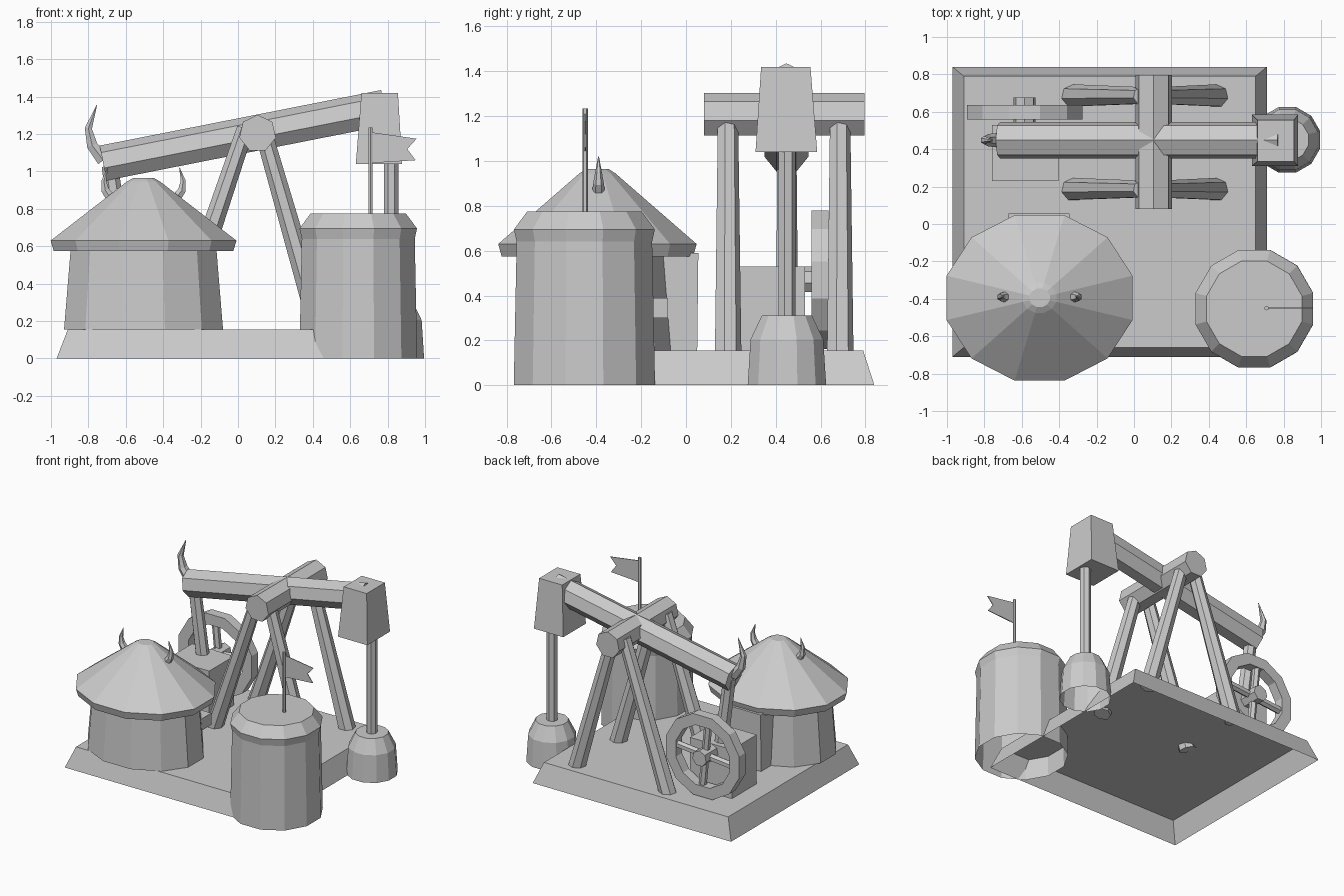
import bpy, bmesh, math
from mathutils import Vector

cube = bpy.data.objects.get("Cube")
if cube:
    bpy.data.objects.remove(cube, do_unlink=True)

grey = bpy.data.materials.new("plain_grey")
grey.use_nodes = True
GREY = (0.6, 0.6, 0.6, 1)
grey.diffuse_color = GREY
grey.node_tree.nodes["Principled BSDF"].inputs["Base Color"].default_value = GREY


def finish(name, bm):
    bmesh.ops.recalc_face_normals(bm, faces=bm.faces)
    mesh = bpy.data.meshes.new(name)
    bm.to_mesh(mesh)
    bm.free()
    mesh.materials.append(grey)
    obj = bpy.data.objects.new(name, mesh)
    bpy.context.collection.objects.link(obj)
    return obj


def loft(name, rings, bottom=True, top=True, closed=False):
    """Skin a list of vertex rings, with optional end caps."""
    bm = bmesh.new()
    loops = [[bm.verts.new(p) for p in ring] for ring in rings]
    n = len(loops[0])
    pairs = list(zip(loops, loops[1:]))
    if closed:
        pairs.append((loops[-1], loops[0]))
    for a, b in pairs:
        for i in range(n):
            j = (i + 1) % n
            bm.faces.new((a[i], a[j], b[j], b[i]))
    if bottom and not closed:
        bm.faces.new(loops[0][::-1])
    if top and not closed:
        bm.faces.new(loops[-1])
    return finish(name, bm)


def lathe(name, centre, profile, sides=12, squash=1.0, bottom=True):
    """Upright turned shape whose flats face the axes; profile is (radius, z)."""
    cx, cy = centre
    angles = [math.tau * (i + 0.5) / sides for i in range(sides)]
    grow = 1 / math.cos(math.pi / sides)
    rings = [[(cx + r * grow * math.cos(a), cy + r * grow * squash * math.sin(a), z)
              for a in angles] for r, z in profile]
    return loft(name, rings, bottom)


def tube(name, path, radii, sides=7):
    """Faceted pole along a path, with one corner pointing up or back."""
    pts = [Vector(p) for p in path]
    rings = []
    for k, p in enumerate(pts):
        axis = (pts[min(k + 1, len(pts) - 1)] - pts[max(k - 1, 0)]).normalized()
        ref = Vector((0, 1, 0)) if abs(axis.z) > 0.7 else Vector((0, 0, 1))
        u = (ref - axis * ref.dot(axis)).normalized()
        v = axis.cross(u)
        rings.append([p + radii[k] * (u * math.cos(t) + v * math.sin(t))
                      for t in (math.tau * i / sides for i in range(sides))])
    return loft(name, rings)


def block(name, low, high, bottom=True):
    """Tapered block; low and high are (x0, x1, y0, y1, z)."""
    rings = [[(x0, y0, z), (x1, y0, z), (x1, y1, z), (x0, y1, z)]
             for x0, x1, y0, y1, z in (low, high)]
    return loft(name, rings, bottom)


def box(name, x0, x1, y0, y1, z0, z1):
    return block(name, (x0, x1, y0, y1, z0), (x0, x1, y0, y1, z1))


DECK = 0.155
BEAM_Y = 0.448

# Sloped base, hollow underneath
block("base", (-0.97, 0.71, -0.71, 0.84, 0), (-0.91, 0.65, -0.66, 0.79, DECK), bottom=False)

# Hut with conical roof
HUT = (-0.505, -0.395)
lathe("hut_wall", HUT, [(0.425, DECK), (0.39, 0.58)], squash=0.82)
lathe("hut_roof", HUT, [(0.48, 0.575), (0.497, 0.63), (0.09, 0.945), (0.055, 0.965)], squash=0.89)
block("hut_porch", (-0.67, -0.345, -0.25, 0.05, DECK), (-0.67, -0.345, -0.25, 0.055, 0.59))
box("hut_ledge", -0.26, -0.17, -0.22, -0.08, 0.3, 0.39)


# Curved horns on the roof and the beam tail
for side, label in ((-1, "right"), (1, "left")):
    tube("roof_horn_" + label,
         [(HUT[0] + side * dx, -0.39, z) for dx, z in
          ((0.17, 0.85), (0.205, 0.9), (0.212, 0.95), (0.192, 1.02))],
         [0.03, 0.024, 0.015, 0.002], 6)
tube("beam_horn", [(-0.72, BEAM_Y, 1.06), (-0.78, BEAM_Y, 1.14), (-0.8, BEAM_Y, 1.23),
                   (-0.755, BEAM_Y, 1.355)], [0.04, 0.033, 0.022, 0.002], 6)

# Storage tank with flag
TANK = (0.643, -0.453)
lathe("tank", TANK, [(0.315, 0), (0.302, 0.64), (0.314, 0.695), (0.255, 0.775)], bottom=False)
tube("flag_pole", [(0.708, -0.45, 0.76), (0.708, -0.45, 1.235)], [0.012, 0.012], 6)
outline = ((0.712, 1.21), (0.955, 1.175), (0.905, 1.12), (0.95, 1.06), (0.712, 1.045))
loft("flag", [[(x, y, z) for x, z in outline] for y in (-0.453, -0.447)])

# Well head and rod
lathe("well_head", (0.82, 0.45), [(0.175, 0), (0.162, 0.205), (0.112, 0.31)], bottom=False)
tube("pump_rod", [(0.82, BEAM_Y, 0.29), (0.82, BEAM_Y, 1.1)], [0.04, 0.04])

# Rocking beam, its head and axle
tube("walking_beam", [(-0.72, BEAM_Y, 1.04), (0.785, BEAM_Y, 1.337)], [0.1, 0.1])
block("beam_head", (0.63, 0.878, 0.31, 0.585, 1.04), (0.66, 0.855, 0.335, 0.555, 1.42))
tube("axle", [(0.105, 0.08, 1.203), (0.105, 0.797, 1.203)], [0.1, 0.1])

# Four splayed legs
for y, row in ((0.185, "front"), (0.685, "back")):
    tube(row + "_right_leg", [(0.04, y, 1.23), (-0.33, y, 0.135)], [0.047, 0.062])
    tube(row + "_left_leg", [(0.13, y, 1.23), (0.445, y, 0.135)], [0.047, 0.062])

# Motor box, crank arm and wheel
box("motor_box", -0.76, -0.405, 0.23, 0.53, DECK, 0.53)
tube("crank_arm", [(-0.61, BEAM_Y, 0.48), (-0.685, BEAM_Y, 1.03)], [0.05, 0.045])
WX, WZ = -0.585, 0.47
tube("wheel_hub", [(WX, 0.5, WZ), (WX, 0.675, WZ)], [0.06, 0.06])


def wheel_ring(r, y, sides=12):
    return [(WX + r * math.cos(t), y, WZ + r * math.sin(t))
            for t in (math.tau * (i + 0.5) / sides for i in range(sides))]


loft("wheel_rim", [wheel_ring(0.32, 0.56), wheel_ring(0.32, 0.635),
                   wheel_ring(0.235, 0.635), wheel_ring(0.235, 0.56)], closed=True)
for i in range(4):
    t = math.tau * i / 4 + 0.1
    tube("wheel_spoke_%d" % (i + 1),
         [(WX, 0.6, WZ), (WX + 0.25 * math.cos(t), 0.6, WZ + 0.25 * math.sin(t))],
         [0.028, 0.028], 6)
